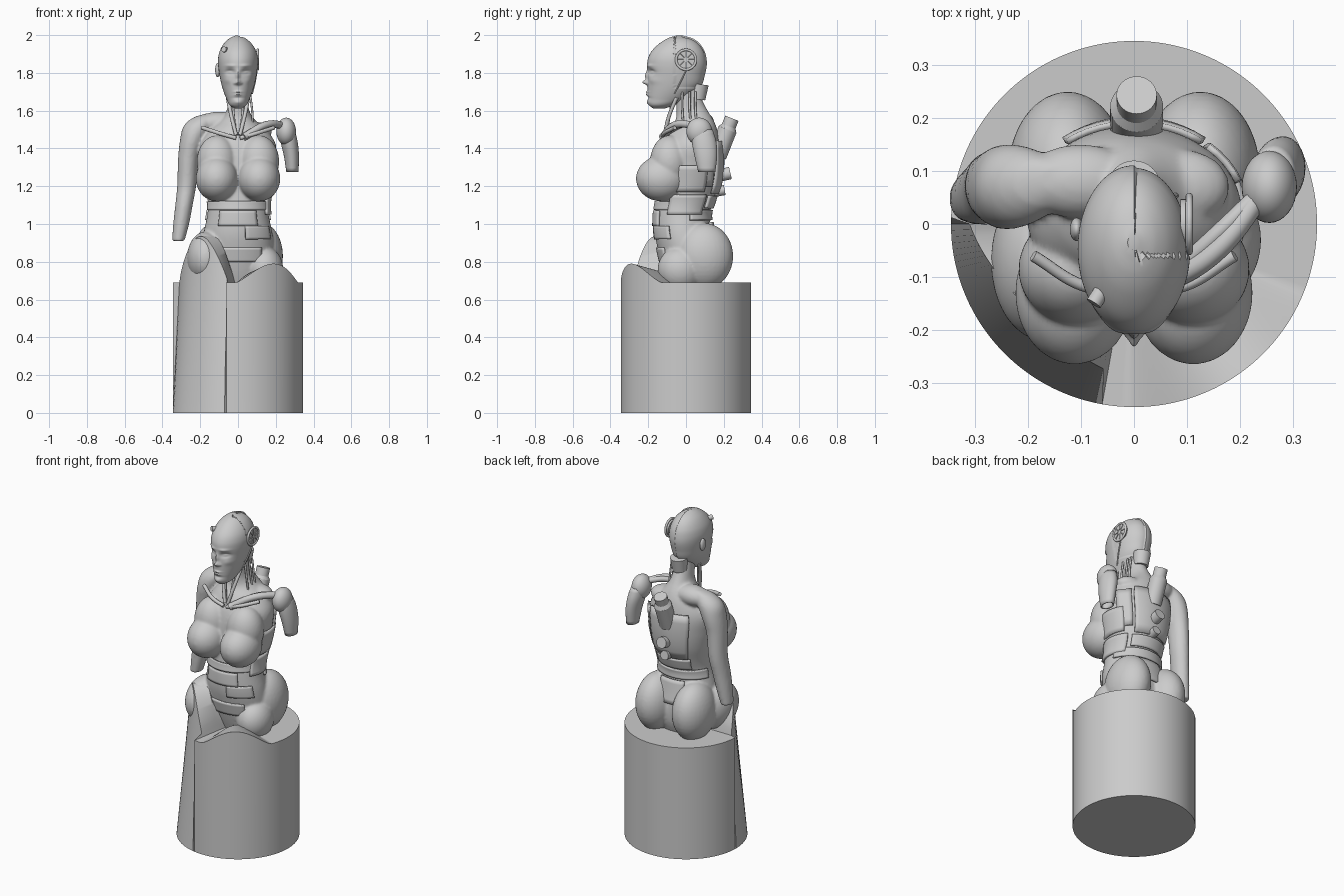
import bpy, bmesh
from math import sin, cos, pi, radians, exp, sqrt
from mathutils import Vector, Matrix

if "Cube" in bpy.data.objects:
    bpy.data.objects.remove(bpy.data.objects["Cube"])

# ---------- helpers ----------
def finish(name, bm, angle=40):
    bmesh.ops.recalc_face_normals(bm, faces=bm.faces[:])
    me = bpy.data.meshes.new(name)
    bm.to_mesh(me)
    bm.free()
    me.shade_smooth()
    me.set_sharp_from_angle(angle=radians(angle))
    ob = bpy.data.objects.new(name, me)
    bpy.context.collection.objects.link(ob)
    return ob

def section(secs, z):
    """Smoothly interpolate (z, y_front, y_back, half_width, x_centre) rows."""
    z = min(max(z, secs[0][0]), secs[-1][0])
    i = max(k for k in range(len(secs) - 1) if secs[k][0] <= z + 1e-9)
    a, b = secs[i], secs[i + 1]
    p, q = secs[max(i - 1, 0)], secs[min(i + 2, len(secs) - 1)]
    h = b[0] - a[0]
    t = (z - a[0]) / h
    out = []
    for k in range(1, 5):
        va, vb = (s[k] if len(s) > k else 0 for s in (a, b))
        vp, vq = (s[k] if len(s) > k else 0 for s in (p, q))
        ma, mb = (vb - vp) / (b[0] - p[0]) * h, (vq - va) / (q[0] - a[0]) * h
        out.append((2*t**3 - 3*t*t + 1)*va + (t**3 - 2*t*t + t)*ma
                   + (3*t*t - 2*t**3)*vb + (t**3 - t*t)*mb)
    return out

def surf(secs, a, z, off=0):
    yf, yb, hw, cx = section(secs, z)
    return Vector((cx + (hw + off)*cos(a), (yf + yb)/2 + ((yb - yf)/2 + off)*sin(a), z))

def grid(bm, rows, closed=True, caps=True):
    vs = [[bm.verts.new(p) for p in r] for r in rows]
    n = len(vs[0])
    for r, s in zip(vs, vs[1:]):
        for i in range(n if closed else n - 1):
            j = (i + 1) % n
            bm.faces.new((r[i], r[j], s[j], s[i]))
    if caps:
        bm.faces.new(vs[0])
        bm.faces.new(vs[-1])

def loft(bm, secs, n=48, m=50, shape=None, caps=True):
    z0, z1 = secs[0][0], secs[-1][0]
    rows = [[surf(secs, 2*pi*i/n, z0 + (z1 - z0)*k/m) for i in range(n)] for k in range(m + 1)]
    grid(bm, [[shape(p) if shape else p for p in r] for r in rows], True, caps)

def ball(bm, c, r):
    bmesh.ops.create_uvsphere(bm, u_segments=32, v_segments=20, radius=1,
                              matrix=Matrix.Translation(c) @ Matrix.Diagonal((*r, 1)))

def rod(name, p0, p1, r0, r1=None, seg=32):
    p0, p1 = Vector(p0), Vector(p1)
    bm = bmesh.new()
    d = p1 - p0
    m = Matrix.Translation((p0 + p1)/2) @ d.to_track_quat('Z', 'Y').to_matrix().to_4x4()
    bmesh.ops.create_cone(bm, cap_ends=True, segments=seg, radius1=r0,
                          radius2=r0 if r1 is None else r1, depth=d.length, matrix=m)
    return finish(name, bm)

def tube(name, pts, r):
    cu = bpy.data.curves.new(name, 'CURVE')
    cu.dimensions, cu.bevel_depth, cu.bevel_resolution, cu.use_fill_caps = '3D', r, 3, True
    sp = cu.splines.new('BEZIER')
    sp.bezier_points.add(len(pts) - 1)
    for bp, p in zip(sp.bezier_points, pts):
        bp.co, bp.handle_left_type, bp.handle_right_type = p, 'AUTO', 'AUTO'
    ob = bpy.data.objects.new(name, cu)
    bpy.context.collection.objects.link(ob)
    return ob

# ---------- body: torso, breasts, hips and arm fused ----------
torso = [(.66, -.09, .13, .16), (.75, -.12, .16, .18), (.85, -.145, .16, .19), (.95, -.165, .14, .182),
         (1.05, -.165, .125, .162), (1.12, -.155, .145, .16), (1.22, -.15, .175, .178), (1.32, -.15, .185, .195),
         (1.42, -.13, .18, .2), (1.50, -.09, .165, .15), (1.55, -.055, .145, .09), (1.60, -.05, .115, .06),
         (1.66, -.055, .085, .053), (1.73, -.06, .07, .05)]
arm = [(.91, .005, .09, .033, -.316), (1.0, 0, .105, .042, -.301), (1.1, 0, .12, .046, -.286),
       (1.2, .01, .135, .05, -.272), (1.35, 0, .14, .055, -.262), (1.45, -.01, .15, .066, -.24),
       (1.52, 0, .145, .075, -.212), (1.565, .03, .125, .06, -.175), (1.585, .06, .11, .02, -.15)]
bm = bmesh.new()
loft(bm, torso, 64, 60)
loft(bm, arm, 40, 40)
for s in (-1, 1):
    ball(bm, (s*.112, -.13, 1.24), (.112, .135, .12))
    ball(bm, (s*.11, -.085, 1.33), (.108, .105, .14))
    ball(bm, (s*.125, .095, .83), (.113, .155, .175))
ball(bm, (-.17, -.07, .82), (.1, .15, .14))
ball(bm, (.14, -.03, .76), (.1, .12, .12))
ball(bm, (-.1, .08, 1.535), (.11, .07, .06))
ball(bm, (.09, .07, 1.49), (.09, .07, .05))
body = finish("body", bm)
rm = body.modifiers.new("fuse", 'REMESH')
rm.mode, rm.voxel_size, rm.use_smooth_shade = 'VOXEL', .008, True
sm = body.modifiers.new("soften", 'SMOOTH')
sm.factor, sm.iterations = .5, 6

# ---------- head with sculpted face ----------
skull = [(1.612, -.175, -.11, .02), (1.63, -.196, -.06, .045), (1.66, -.202, 0, .06), (1.70, -.203, .05, .076),
         (1.74, -.204, .085, .088), (1.79, -.203, .1, .098), (1.84, -.206, .11, .105), (1.88, -.2, .108, .105),
         (1.92, -.178, .096, .095), (1.96, -.135, .068, .071), (1.985, -.092, .03, .042), (1.998, -.05, -.02, .012)]
# x, z, push in y, spread x, spread z
face = [(0, 1.75, -.026, .013, .012), (0, 1.785, -.014, .01, .025), (0, 1.699, -.009, .02, .006),
        (0, 1.685, -.009, .017, .006), (0, 1.645, -.007, .025, .012), (0, 1.667, .005, .03, .007)]
for s in (-1, 1):
    face += [(s*.042, 1.805, .019, .022, .014), (s*.042, 1.803, -.009, .014, .007),
             (s*.04, 1.838, -.006, .025, .008), (s*.058, 1.76, -.006, .02, .018), (s*.017, 1.745, -.006, .007, .007)]
def sculpt(p):
    p = p.copy()
    if p.y < -.06:
        p.y += sum(d*exp(-((p.x - x)/sx)**2 - ((p.z - z)/sz)**2) for x, z, d, sx, sz in face)
    elif p.z > 1.72 and p.x > .002:      # recessed half of the rear skull
        p = Vector((p.x*.97, -.05 + (p.y + .05)*.97, 1.8 + (p.z - 1.8)*.96))
    return p
bm = bmesh.new()
loft(bm, skull, 112, 110, sculpt)
finish("head", bm)

# ears, temple knob and the round side hub with spokes
bm = bmesh.new()
ball(bm, (-.108, -.01, 1.815), (.013, .022, .038))
finish("left_ear", bm)
rod("temple_knob", (-.06, -.125, 1.92), (-.076, -.15, 1.925), .015)
rod("ear_hub", (.088, 0, 1.87), (.106, 0, 1.87), .047)
tube("ear_hub_ring", [(.104, .052*cos(k*pi/8), 1.87 + .052*sin(k*pi/8)) for k in range(16)], .007).data.splines[0].use_cyclic_u = True
for k in range(8):
    c, s = cos(k*pi/4), sin(k*pi/4)
    rod("ear_hub_spoke", (.107, .012*c, 1.87 + .012*s), (.107, .044*c, 1.87 + .044*s), .003, seg=8)
tube("jaw_seam", [(.1, .0, 1.81), (.09, -.03, 1.75), (.075, -.06, 1.69)], .004)
rod("nape_block", (0, .06, 1.66), (0, .07, 1.74), .042, .05)

# ---------- neck cables and collar ----------
for s in (-1, 1):
    tube("neck_tendon", [(s*.055, -.05, 1.67), (s*.035, -.09, 1.57), (s*.01, -.115, 1.47)], .01)
    tube("neck_cable", [(s*.03, -.075, 1.65), (s*.022, -.088, 1.57), (s*.012, -.1, 1.48)], .006)
    tube("collar_bone", [(s*.01, -.125, 1.455), (s*.09, -.118, 1.478), (s*.19, -.06, 1.51)], .011)
for y in (-.02, .02, .05):
    tube("side_cable", [(.062, y, 1.70), (.075, y, 1.6), (.08, y + .01, 1.5)], .006)
for k, (r, x0) in enumerate([(.02, .0), (.016, .01)]):
    tube("shoulder_strap", [(.03 + x0, -.125, 1.46), (.15, -.055 + .03*k, 1.525), (.25, .07, 1.52)], r)

# ---------- right shoulder cap and sleeve stub ----------
bm = bmesh.new()
ball(bm, (.255, .07, 1.49), (.052, .068, .073))
finish("shoulder_cap", bm)
sleeve = [(1.275, .065, .155, .032, .288), (1.36, .045, .165, .04, .283), (1.44, .03, .16, .045, .27),
          (1.50, .03, .14, .04, .26)]
bm = bmesh.new()
loft(bm, sleeve, 32, 10, caps=False)
finish("sleeve_shell", bm).modifiers.new("thick", 'SOLIDIFY').thickness = .008

# ---------- armour panels following the torso ----------
def panel(name, a0, a1, z0, z1, off=.006, thick=.012):
    bm = bmesh.new()
    n = max(4, int((a1 - a0)/6))
    grid(bm, [[surf(torso, radians(a0 + (a1 - a0)*i/n), z0 + (z1 - z0)*k/6, off) for i in range(n + 1)]
              for k in range(7)], False, False)
    m = finish(name, bm).modifiers.new("thick", 'SOLIDIFY')
    m.thickness, m.offset = thick, 0
for args in [("rib_band", -165, -15, 1.075, 1.12), ("belly_plate", -125, -55, .99, 1.07), ("belly_hatch", -78, -28, .92, .99),
             ("pelvis_plate", -130, -50, .80, .875, .004), ("side_plate_upper", -25, 32, 1.17, 1.31, .012),
             ("side_plate_lower", -30, 40, 1.05, 1.155, .01), ("back_belt", 15, 165, 1.02, 1.075, .008),
             ("lumbar_plate", 48, 132, 1.085, 1.15, .008), ("back_plate", 52, 128, 1.16, 1.44, .012),
             ("side_back_plate", 20, 48, 1.2, 1.42, .008), ("tail_plate", 65, 115, .87, 1.01, .012)]:
    panel(*args)

# ---------- back canister and knobs ----------
rod("canister", (.005, .165, 1.36), (.005, .22, 1.50), .05)
rod("canister_neck", (.005, .22, 1.50), (.005, .228, 1.52), .05, .036)
rod("canister_cap", (.005, .225, 1.515), (.005, .243, 1.56), .038)
rod("back_knob", (.005, .17, 1.255), (.005, .235, 1.27), .033)
rod("lower_back_knob", (.005, .15, 1.17), (.005, .205, 1.18), .027)

# ---------- plinth: round block, draped thigh front left, hump front right ----------
def rim(d):
    """Top radius, rim height and inner height at angle d (degrees)."""
    if 180 <= d <= 259:
        t = (d - 180)/79
        return .31 - .04*sin(pi*t) - .03*t, .69 + .245*sin(pi*t)**.8, .69 + .25*sin(pi*t)**.6
    if 268 < d < 338:
        t = (d - 268)/70
        return .345, .69 + .1*sin(pi*t)**1.3, .69 + .06*sin(pi*t)
    return .345, .69, .69
rings = [[], [], [], []]
N = 180
for i in range(N):
    d = i*360/N
    c, s = cos(radians(d)), sin(radians(d))
    r, z, zi = rim(d)
    for ring, (rr, zz) in zip(rings, [(.345, 0), (r, z), (.17, zi), (.03, .69)]):
        ring.append((rr*c, rr*s, zz))
bm = bmesh.new()
grid(bm, rings)
finish("plinth", bm, 30)
